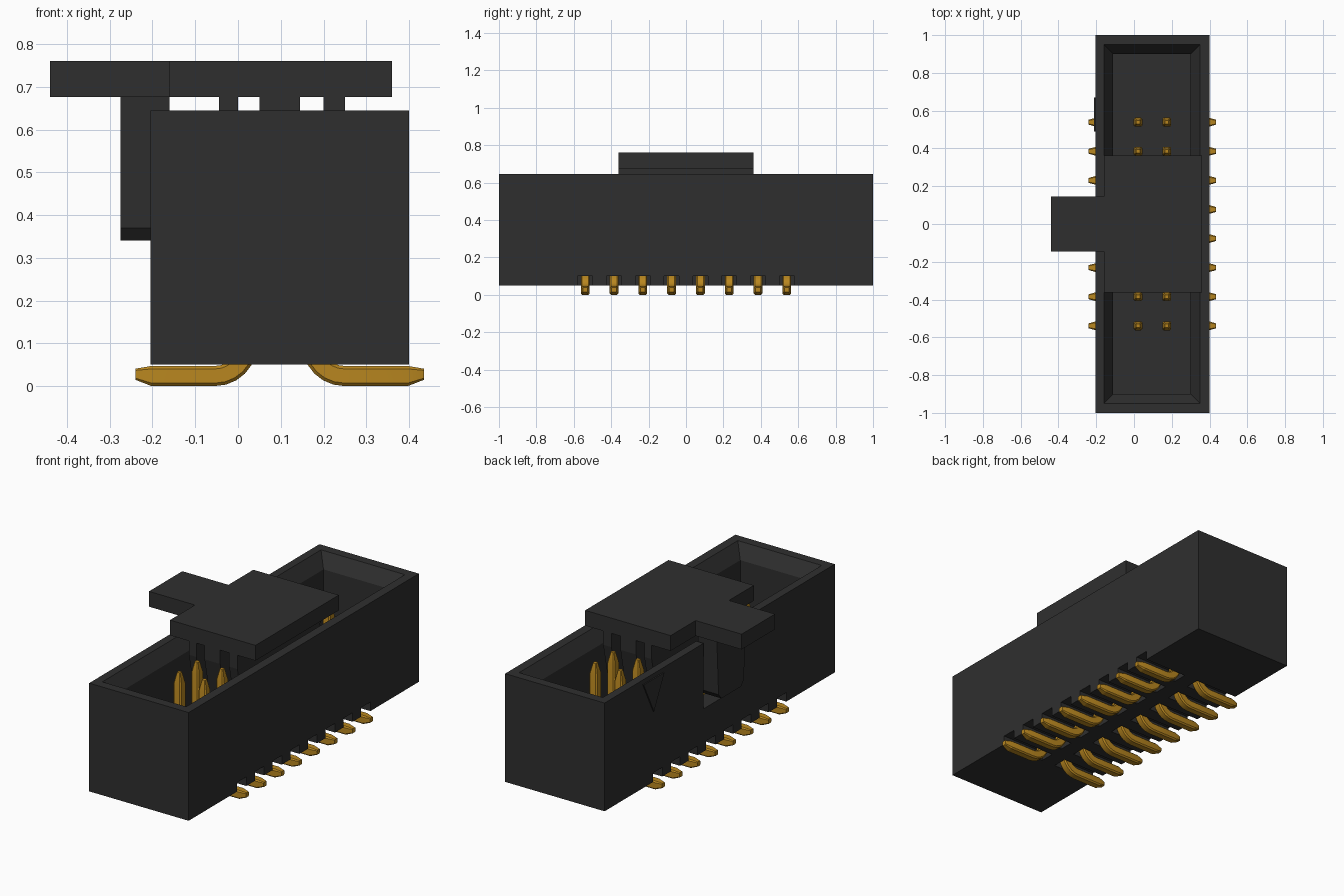
import bpy, bmesh, math
from mathutils import Vector

if "Cube" in bpy.data.objects:
    bpy.data.objects.remove(bpy.data.objects["Cube"])


def material(name, rgb, metallic=0.0):
    m = bpy.data.materials.new(name)
    m.use_nodes = True
    col = (*rgb, 1)
    m.diffuse_color = col
    m.node_tree.nodes["Principled BSDF"].inputs["Base Color"].default_value = col
    return m


black = material("black plastic", (0.028, 0.028, 0.028))
gold = material("gold plating", (0.48, 0.24, 0.014))


def finish(bm, name, mat):
    bmesh.ops.recalc_face_normals(bm, faces=bm.faces)
    me = bpy.data.meshes.new(name)
    bm.to_mesh(me)
    bm.free()
    me.materials.append(mat)
    ob = bpy.data.objects.new(name, me)
    bpy.context.collection.objects.link(ob)
    return ob


def loft(bm, rings):
    """Skin a list of closed rings and cap both ends."""
    vs = [[bm.verts.new(p) for p in r] for r in rings]
    n = len(vs[0])
    for a, b in zip(vs, vs[1:]):
        for i in range(n):
            bm.faces.new((a[i], a[(i + 1) % n], b[(i + 1) % n], b[i]))
    bm.faces.new(vs[0][::-1])
    bm.faces.new(vs[-1])


def rect(x0, x1, y0, y1, z):
    return [(x0, y0, z), (x1, y0, z), (x1, y1, z), (x0, y1, z)]


def box(bm, x0, x1, y0, y1, z0, z1):
    loft(bm, [rect(x0, x1, y0, y1, z0), rect(x0, x1, y0, y1, z1)])


MID = 0.0975                                   # centre between the two pin rows
ROWS = [-0.539 + 0.154 * i for i in range(8)]

# Housing shell
bm = bmesh.new()
box(bm, -0.205, 0.40, -1, 1, 0.05, 0.645)
housing = finish(bm, "housing", black)

# Cutters: cavity with chamfered mouth, side notch, foot slots
cutters = []
bm = bmesh.new()
loft(bm, [rect(-0.11, 0.30, -0.90, 0.90, 0.15),
          rect(-0.11, 0.30, -0.90, 0.90, 0.57),
          rect(-0.16, 0.35, -0.95, 0.95, 0.645),
          rect(-0.16, 0.35, -0.95, 0.95, 0.70)])
cutters.append(finish(bm, "cavity_cutter", black))
bm = bmesh.new()
box(bm, -0.30, -0.05, -0.14, 0.14, 0.285, 0.72)
cutters.append(finish(bm, "notch_cutter", black))
bm = bmesh.new()
for y in ROWS:
    for x0, x1 in ((-0.30, 0.055), (0.14, 0.50)):
        box(bm, x0, x1, y - 0.04, y + 0.04, 0.0, 0.10)
cutters.append(finish(bm, "slot_cutter", black))

bpy.context.view_layer.objects.active = housing
for c in cutters:
    mod = housing.modifiers.new(c.name, 'BOOLEAN')
    mod.operation = 'DIFFERENCE'
    mod.solver = 'EXACT'
    mod.object = c
    bpy.ops.object.modifier_apply(modifier=mod.name)
    bpy.data.objects.remove(c)

# Raised triangle marking the first pin
bm = bmesh.new()
tri = [(0.67, 0.62), (0.49, 0.62), (0.58, 0.44)]
loft(bm, [[(x, y, z) for y, z in tri] for x in (-0.203, -0.212)])
finish(bm, "pin_one_mark", black)

# Pick-up cap: T-shaped plate
bm = bmesh.new()
tee = [(0.36, -0.362), (0.36, 0.362), (-0.16, 0.362), (-0.16, 0.145),
       (-0.44, 0.145), (-0.44, -0.145), (-0.16, -0.145), (-0.16, -0.362)]
loft(bm, [[(x, y, z) for x, y in tee] for z in (0.676, 0.76)])
finish(bm, "cap_plate", black)

# Cap ribs gripping the pins
bm = bmesh.new()
for x0, x1 in ((-0.045, 0.0), (0.05, 0.145), (0.20, 0.25)):
    loft(bm, [rect(x0, x1, -0.30, 0.30, 0.30),
              rect(x0, x1, -0.362, 0.362, 0.60),
              rect(x0, x1, -0.362, 0.362, 0.68)])
finish(bm, "cap_ribs", black)

# Cap leg hanging through the notch
bm = bmesh.new()
half = [(0.125, 0.68), (0.11, 0.37), (0.085, 0.34)]
leg = half + [(-y, z) for y, z in reversed(half)]
loft(bm, [[(x, y, z) for y, z in leg] for x in (-0.275, -0.16)])
finish(bm, "cap_leg", black)

# Pins: bevelled square section swept along an L-shaped path
H, B, R = 0.0235, 0.007, 0.075                 # half width, edge bevel, bend radius
SECTION = [(H, H - B), (H - B, H), (B - H, H), (-H, H - B),
           (-H, B - H), (B - H, -H), (H - B, -H), (H, B - H)]
PIN_X, FOOT_Z = 0.076, 0.0255                  # measured outward from MID


def pin_stations():
    """(outward, height, direction angle, scale) along the pin."""
    out = [(0.3375, FOOT_Z + 0.004, 0, 0.55), (0.30, FOOT_Z, 0, 1)]
    for i in range(7):
        a = math.radians(15 * i)
        out.append((PIN_X + R - R * math.sin(a), FOOT_Z + R - R * math.cos(a), a, 1))
    q = math.pi / 2
    return out + [(PIN_X, 0.535, q, 1), (PIN_X, 0.593, q, 0.42)]


def pin(bm, y, side):
    rings = []
    for u, z, a, s in pin_stations():
        nu, nz = math.sin(a), math.cos(a)      # in-plane normal of the path
        rings.append([Vector((MID + side * (u + p * s * nu), y + q * s, z + p * s * nz))
                      for p, q in SECTION])
    loft(bm, rings)


for side, name in ((-1, "pins_notch_row"), (1, "pins_far_row")):
    bm = bmesh.new()
    for y in ROWS:
        pin(bm, y, side)
    bmesh.ops.translate(bm, verts=bm.verts, vec=(0, 0, -min(v.co.z for v in bm.verts)))
    ob = finish(bm, name, gold)
    bpy.ops.object.select_all(action='DESELECT')
    ob.select_set(True)
    bpy.context.view_layer.objects.active = ob
    bpy.ops.object.shade_smooth_by_angle(angle=math.radians(20))
